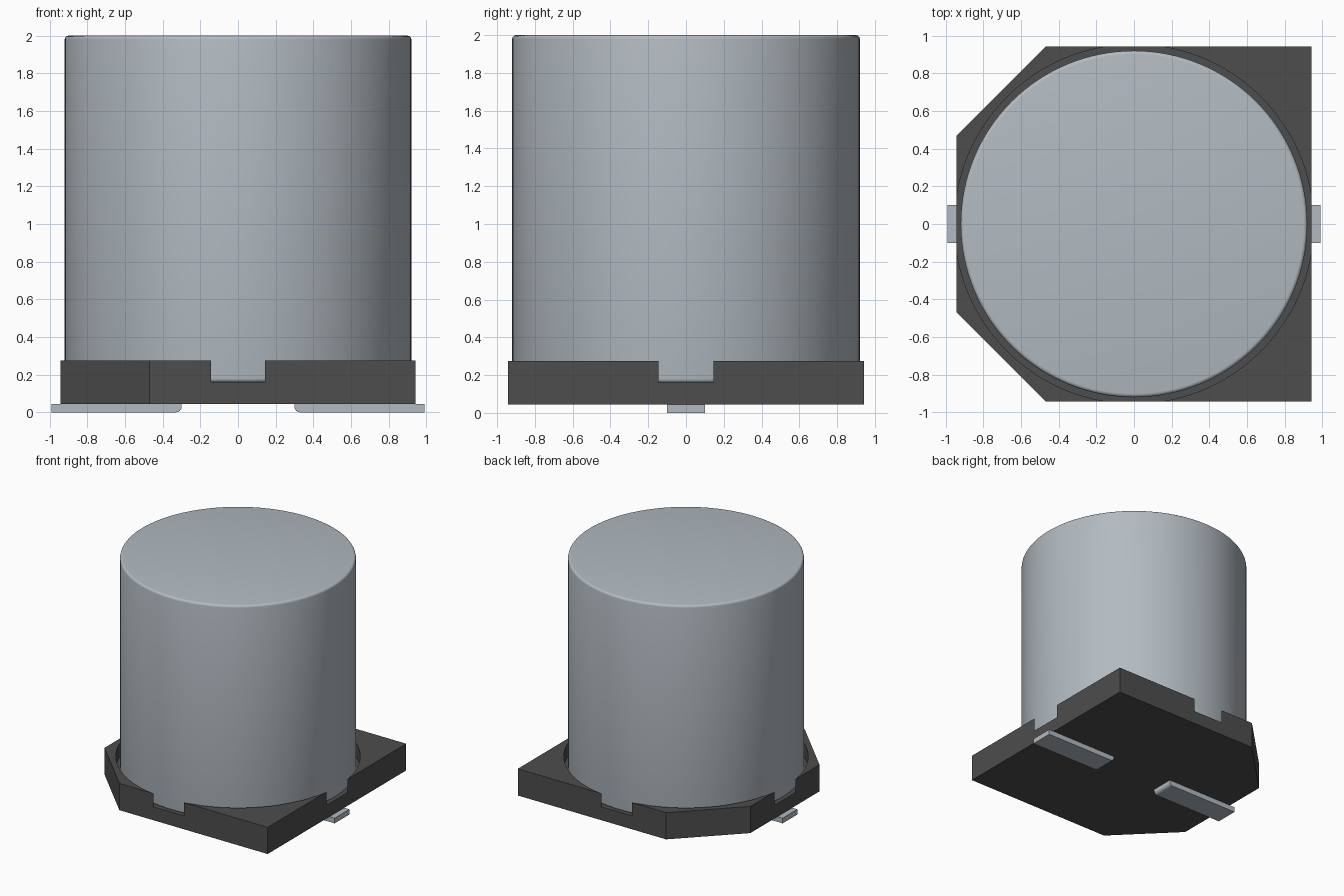
import bpy, bmesh, math

cube = bpy.data.objects.get("Cube")
if cube:
    bpy.data.objects.remove(cube, do_unlink=True)


def material(name, colour):
    mat = bpy.data.materials.new(name)
    mat.diffuse_color = (*colour, 1)
    mat.use_nodes = True
    mat.node_tree.nodes["Principled BSDF"].inputs["Base Color"].default_value = (*colour, 1)
    return mat


aluminium = material("aluminium", (0.445, 0.495, 0.535))
black_plastic = material("black plastic", (0.075, 0.075, 0.075))


def make_object(name, bm, mat):
    bmesh.ops.recalc_face_normals(bm, faces=bm.faces)
    mesh = bpy.data.meshes.new(name)
    bm.to_mesh(mesh)
    bm.free()
    mesh.materials.append(mat)
    obj = bpy.data.objects.new(name, mesh)
    bpy.context.collection.objects.link(obj)
    return obj


def extrude(name, points, direction, mat):
    """Sweep a closed 3D outline along a direction."""
    bm = bmesh.new()
    face = bm.faces.new([bm.verts.new(p) for p in points])
    swept = bmesh.ops.extrude_face_region(bm, geom=[face])["geom"]
    bmesh.ops.translate(bm, vec=direction,
                        verts=[v for v in swept if isinstance(v, bmesh.types.BMVert)])
    return make_object(name, bm, mat)


def cylinder(name, radius, low, high, mat, rounding=0):
    bm = bmesh.new()
    bmesh.ops.create_cone(bm, cap_ends=True, segments=128, radius1=radius,
                          radius2=radius, depth=high - low)
    bmesh.ops.translate(bm, verts=bm.verts, vec=(0, 0, (low + high) / 2))
    if rounding:
        rims = [e for e in bm.edges if abs(e.verts[0].co.z - e.verts[1].co.z) < 1e-5]
        bmesh.ops.bevel(bm, geom=rims, offset=rounding, segments=4,
                        profile=0.5, affect='EDGES')
    return make_object(name, bm, mat)


def smooth(obj, angle=35):
    bpy.ops.object.select_all(action='DESELECT')
    obj.select_set(True)
    bpy.context.view_layer.objects.active = obj
    bpy.ops.object.shade_smooth_by_angle(angle=math.radians(angle))


HALF, CHAMFER = 0.942, 0.47
BASE_LOW, BASE_HIGH, FLOOR = 0.045, 0.275, 0.16

# Base plate with two cut corners on the -x side
outline = [(HALF, -HALF), (HALF, HALF), (-CHAMFER, HALF),
           (-HALF, CHAMFER), (-HALF, -CHAMFER), (-CHAMFER, -HALF)]
base = extrude("base", [(x, y, BASE_LOW) for x, y in outline],
               (0, 0, BASE_HIGH - BASE_LOW), black_plastic)

# Round seat, slightly wider than the plate so it opens a notch in each side
cutter = cylinder("seat_cutter", math.hypot(HALF, 0.145), FLOOR, 0.5, black_plastic)
cutter.hide_render = True
seat = base.modifiers.new("seat", 'BOOLEAN')
seat.operation = 'DIFFERENCE'
seat.solver = 'EXACT'
seat.object = cutter
bpy.context.view_layer.objects.active = base
bpy.ops.object.modifier_apply(modifier=seat.name)
bpy.data.objects.remove(cutter, do_unlink=True)
smooth(base)

# Can with rounded rims
can = cylinder("can", 0.92, FLOOR, 2.0, aluminium, rounding=0.02)
smooth(can)

# Flat terminals, rounded at the lower inner edge
INNER, OUTER, ROUND = 0.30, 0.99, 0.03
curve = [(INNER + ROUND - ROUND * math.cos(a), ROUND - ROUND * math.sin(a))
         for a in (math.radians(90 * i / 6) for i in range(7))]
profile = [(OUTER, 0), (OUTER, BASE_LOW), (INNER, BASE_LOW)] + curve
for name, side in (("left_terminal", 1), ("right_terminal", -1)):
    smooth(extrude(name, [(side * x, -0.1, z) for x, z in profile],
                   (0, 0.2, 0), aluminium))
